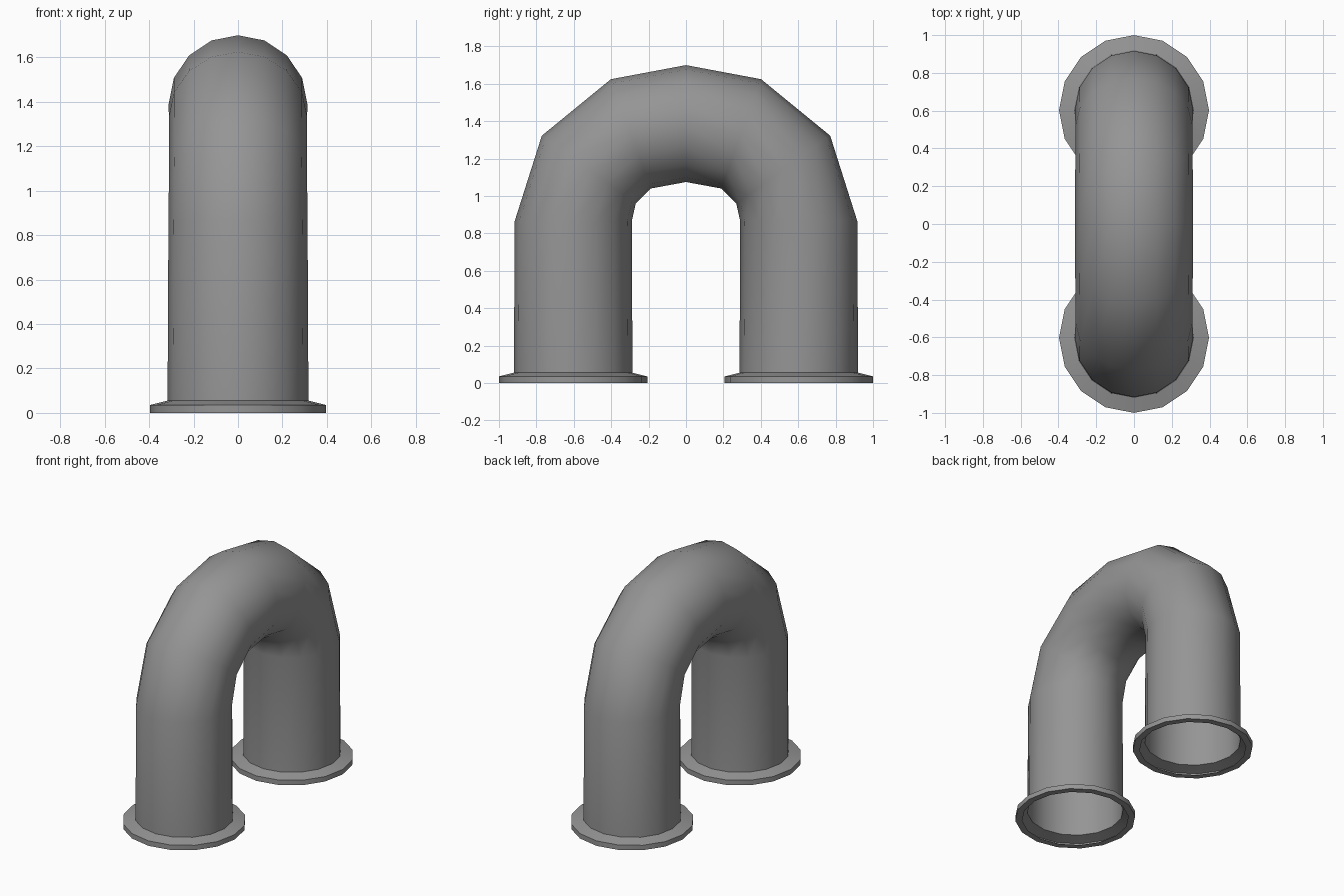
import bpy, bmesh, math
from mathutils import Vector

cube = bpy.data.objects.get("Cube")
if cube:
    bpy.data.objects.remove(cube, do_unlink=True)

SIDES = 16
LEG_Y = 0.603

# Single grey material
grey = bpy.data.materials.new("plain_grey")
grey.use_nodes = True
colour = (0.3, 0.3, 0.3, 1)
grey.diffuse_color = colour
grey.node_tree.nodes["Principled BSDF"].inputs["Base Color"].default_value = colour

# Half of the sweep: centre y, centre z, tilt in degrees, radius
half = [
    (LEG_Y, 0.0, 0, 0.352),      # open mouth, inner edge of the flange
    (LEG_Y, 0.0, 0, 0.397),      # flange underside
    (LEG_Y, 0.035, 0, 0.397),    # flange rim
    (LEG_Y, 0.055, 0, 0.317),    # foot of the pipe
    (LEG_Y, 0.865, 0, 0.313),    # start of the bend
    (0.52, 1.14, 36, 0.310),
    (0.295, 1.332, 70, 0.311),
]
crown = [(0, 1.387, 90, 0.3125)]
mirrored = [(-y, z, 180 - tilt, r) for y, z, tilt, r in reversed(half)]


def add_ring(bm, y, z, tilt, radius):
    """One cross-section whose outward axis is tilted in the YZ plane."""
    t = math.radians(tilt)
    out = Vector((0, math.cos(t), math.sin(t)))
    side = Vector((1, 0, 0))
    centre = Vector((0, y, z))
    angles = [math.tau * i / SIDES for i in range(SIDES)]
    return [bm.verts.new(centre + radius * (out * math.cos(a) + side * math.sin(a)))
            for a in angles]


# Flanged pipe swept over the arch
bm = bmesh.new()
rings = [add_ring(bm, *section) for section in half + crown + mirrored]
for a, b in zip(rings, rings[1:]):
    for i in range(SIDES):
        j = (i + 1) % SIDES
        bm.faces.new((a[j], a[i], b[i], b[j]))

# Point the faces away from the pipe's core
bm.normal_update()
top = max(bm.faces, key=lambda f: f.calc_center_median().z)
if top.normal.z < 0:
    bmesh.ops.reverse_faces(bm, faces=bm.faces[:])

mesh = bpy.data.meshes.new("arched_pipe")
bm.to_mesh(mesh)
bm.free()
mesh.materials.append(grey)
pipe = bpy.data.objects.new("arched_pipe", mesh)
bpy.context.collection.objects.link(pipe)

# Smooth pipe with a crisp flange
bpy.ops.object.select_all(action='DESELECT')
pipe.select_set(True)
bpy.context.view_layer.objects.active = pipe
bpy.ops.object.shade_smooth_by_angle(angle=math.radians(60))
